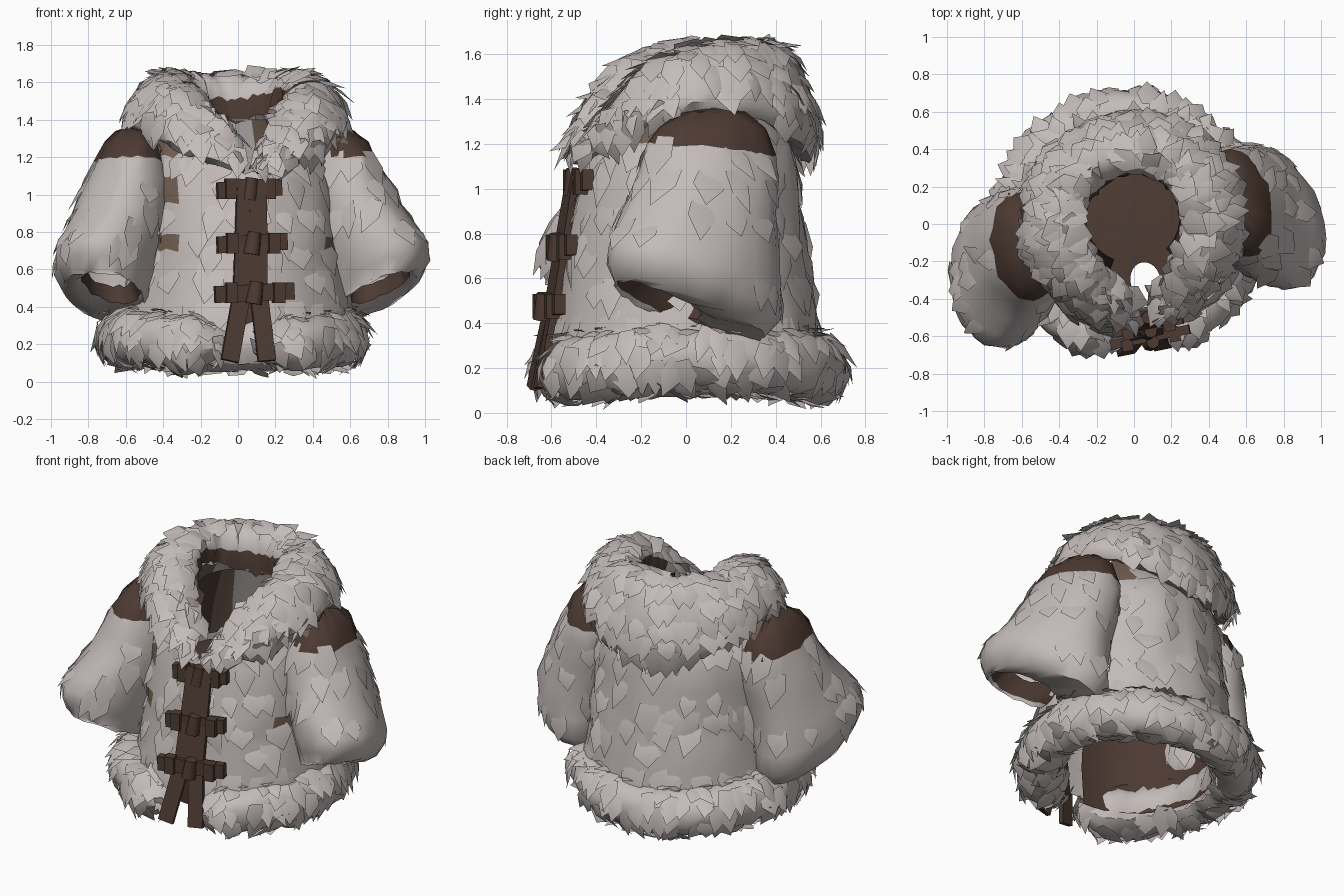
import bpy, bmesh, math, random
from math import sin, cos, pi
from mathutils import Vector, Matrix

random.seed(7)
old = bpy.data.objects.get("Cube")
if old:
    bpy.data.objects.remove(old)
TURN = 0.2  # the whole coat is turned slightly about the vertical


def material(name, rgb):
    m = bpy.data.materials.new(name)
    m.use_nodes = True
    m.diffuse_color = (*rgb, 1)
    b = next(n for n in m.node_tree.nodes if n.type == 'BSDF_PRINCIPLED')
    b.inputs["Base Color"].default_value = (*rgb, 1)
    b.inputs["Roughness"].default_value = 0.9
    return m


MATS = [material("pale fur", (0.55, 0.50, 0.485)),
        material("dark leather", (0.075, 0.043, 0.033)),
        material("tan hide", (0.17, 0.115, 0.085))]
FUR, LEATHER, TAN = range(3)


def finish(bm, name):
    mesh = bpy.data.meshes.new(name)
    bm.to_mesh(mesh)
    bm.free()
    for m in MATS:
        mesh.materials.append(m)
    ob = bpy.data.objects.new(name, mesh)
    bpy.context.collection.objects.link(ob)
    ob.rotation_euler.z = TURN
    bpy.ops.object.select_all(action='DESELECT')
    ob.select_set(True)
    bpy.context.view_layer.objects.active = ob
    bpy.ops.object.shade_smooth_by_angle(angle=math.radians(50))


def loft(point, rows, cols, closed=True, rough=0.0, rule=None):
    """Grid surface from point(row, fraction around); rule picks the colour."""
    bm = bmesh.new()
    n = cols if closed else cols + 1
    grid = []
    for j in range(rows):
        ring = []
        for i in range(n):
            p = Vector(point(j, i / cols))
            p += Vector(random.uniform(-rough, rough) for _ in range(3))
            ring.append(bm.verts.new(p))
        grid.append(ring)
    for j in range(rows - 1):
        for i in range(cols):
            k = (i + 1) % n
            f = bm.faces.new((grid[j][i], grid[j][k], grid[j + 1][k], grid[j + 1][i]))
            if rule:
                f.material_index = rule(j, f.calc_center_median())
    bm.normal_update()
    return bm


def add_fur(bm, axis, chance, length, width, lift, lowest=-1.1):
    """Lay pointed locks over outward fur faces above the lowest slope."""
    for f in [f for f in bm.faces if f.material_index == FUR and f.normal.z > lowest]:
        n, c = f.normal.copy(), f.calc_center_median()
        out = Vector((c.x - axis[0], c.y - axis[1], 0)).normalized()
        if n.dot(out) < -.45 or random.random() > chance:
            continue
        d = Vector((random.uniform(-.4, .4), random.uniform(-.4, .4), -1)) + out * 0.5
        d = (d - n * d.dot(n)).normalized()
        s = n.cross(d)
        ln, w = length * random.uniform(.7, 1.3), width * random.uniform(.7, 1.3)
        root = c - d * ln * .5 - n * .008
        mid = c + n * lift * .5
        tip = c + d * ln * .6 + n * lift * random.uniform(.7, 1.4)
        v = [bm.verts.new(p) for p in (root + s * w * .7, root - s * w * .7,
                                       mid - s * w, tip, mid + s * w, mid + n * lift * .5)]
        for ids in ((0, 5, 4), (0, 1, 5), (1, 2, 5), (2, 3, 5), (3, 4, 5)):
            q = bm.faces.new([v[i] for i in ids])
            q.normal_update()
            if q.normal.dot(n) < 0:
                q.normal_flip()


def around(cx, cy, z, rx, ry, a):
    return (cx + rx * sin(a), cy - ry * cos(a), z)


# Torso: open at the bottom front and at the neck
# columns: centre y, height, half width, half depth, half gap
torso_rings = [(0, .28, .62, .59, .10), (0, .45, .60, .575, .05), (0, .62, .57, .55, .01),
               (0, .70, .56, .54, .01), (0, .78, .555, .53, .01), (.01, .95, .54, .50, .01),
               (.02, 1.1, .53, .475, .04), (.02, 1.2, .49, .44, .2),
               (.02, 1.31, .42, .38, .35), (.02, 1.42, .33, .30, .45)]


def torso_point(j, t):
    cy, z, rx, ry, gap = torso_rings[j]
    a = gap + t * (2 * pi - 2 * gap) - .08
    return around(0, cy, z, rx, ry, a)


def torso_colour(j, c):
    under_collar = c.z > 1.18 and abs(c.x) > .25 and c.y < .3
    beside_sleeve = (j == 3 or j == 5 and c.x < 0) and .40 < abs(c.x) < .49 and c.y < -.15
    return TAN if under_collar or beside_sleeve else FUR


bm = loft(torso_point, len(torso_rings), 44, False, .012, torso_colour)
add_fur(bm, (0, 0), .4, .17, .07, .02)
finish(bm, "torso")

# Lining: hangs inside the torso and closes in towards the front
lining_rings = [(0, .14, .48, .47), (0, .4, .50, .49), (0, .7, .48, .47),
                (0, .88, .42, .42), (-.1, .94, .24, .27), (-.31, .93, .08, .10)]
bm = loft(lambda j, t: around(0, *lining_rings[j], .12 + t * (2 * pi - .24) - .08),
          len(lining_rings), 40, False, 0, lambda j, c: LEATHER)
finish(bm, "lining")

# Neck lining: hide on the sides, pale at the middle of the back
neck_rings = [(.02, .92, .41, .40), (.02, 1.15, .35, .33), (.03, 1.4, .25, .235)]


def neck_colour(j, c):
    from_back = abs(math.atan2(c.x, c.y))
    return FUR if from_back < .45 else TAN if from_back < .8 else LEATHER


bm = loft(lambda j, t: around(0, *neck_rings[j], .6 + t * (2 * pi - 1.2)),
          len(neck_rings), 30, False, 0, neck_colour)
finish(bm, "neck_lining")

# Hem: thick furry roll split at the front
HEM_ROWS = 13


def hem_point(j, t):
    a = .16 + t * (2 * pi - .32) - .11
    b = 2 * pi * j / (HEM_ROWS - 1) - .75 * pi
    taper = min(1, .35 + 14 * min(t, 1 - t))
    r = .145 * taper * cos(b)
    return around(-.03, 0, .195 + .045 * sin(a) ** 2 + .145 * taper * sin(b),
                  .575 + r, .58 + r, a)


bm = loft(hem_point, HEM_ROWS, 60, False, .014)
add_fur(bm, (0, 0), .5, .14, .055, .028)
finish(bm, "hem")

# Collar: deep shawl roll, low at the front and high at the back
collar_profile = [(.82, .06), (.95, 0), (1.01, .15), (1.0, .33), (.95, .54), (.87, .75),
                  (.77, .93), (.64, 1.0), (.50, .93), (.43, .74), (.42, .48)]


def collar_point(j, t):
    a = .07 + t * (2 * pi - .14) - .07
    around_side = min(abs(sin(a / 2)) * 2, 1.5)
    low = 1.12 + .22 * sin(a) ** 2
    high = 1.14 + .51 * sin(around_side) ** .7
    r, h = collar_profile[j]
    if j > 5:
        r += .36 * max(0, cos(a)) ** 4 * (j - 5) / 6
    return around(0, .03, low + h * (high - low), .585 * r, .555 * r, a)


bm = loft(collar_point, len(collar_profile), 54, False, .015,
          lambda j, c: LEATHER if j == 9 and c.y > -.15 else FUR)
add_fur(bm, (0, .03), .6, .145, .06, .027, -.6)
finish(bm, "collar")

# Sleeves: bent forward, listed from inside the cuff up to the shoulder cap
# columns: centre x, y, z, half width, half depth, forward tilt
sleeve_rings = [(.73, -.19, .59, .14, .18, .4), (.73, -.27, .51, .16, .19, .42),
                (.73, -.23, .475, .19, .25, .4), (.73, -.13, .46, .235, .35, .37),
                (.735, -.11, .54, .27, .40, .33), (.73, -.11, .64, .275, .40, .27),
                (.69, -.09, .77, .265, .375, .18), (.63, -.05, .92, .25, .34, .1),
                (.59, -.01, 1.07, .23, .315, .06), (.575, .0, 1.17, .185, .295, .1),
                (.57, .01, 1.27, .145, .24, .03), (.565, .01, 1.34, .08, .14, 0),
                (.565, .01, 1.355, .01, .01, 0)]


def sleeve_colour(j, c):
    if j >= 10 and abs(c.x) < .55:
        return TAN
    return LEATHER if j < 1 or (j >= 9 and abs(c.x) > .47) else FUR


for side, name in ((1, "left"), (-1, "right")):
    def sleeve_point(j, t):
        cx, cy, cz, rx, ry, tilt = sleeve_rings[j]
        x, y, z = around(cx * side, cy, cz, rx, ry, 2 * pi * t)
        z += .6 * tilt * (x * side - cx) - tilt * (y - cy)
        return (x - .4 * tilt * (y - cy) * side - .015, y, z)

    bm = loft(sleeve_point, len(sleeve_rings), 28, True, .009, sleeve_colour)
    add_fur(bm, (.68 * side, -.1), .22, .16, .06, .014, -.15)
    finish(bm, name + "_sleeve")


def add_bar(bm, p, q, width, depth):
    """Flat box running from p to q, facing the front."""
    p, q = Vector(p), Vector(q)
    d = (q - p).normalized()
    s = d.cross(Vector((0, -1, 0))).normalized()
    rot = Matrix((s, d.cross(s), d)).transposed().to_4x4()
    size = Matrix.Diagonal((width, depth, (q - p).length, 1))
    bmesh.ops.create_cube(bm, size=1, matrix=Matrix.Translation((p + q) / 2) @ rot @ size)


# Front straps: a pair of leather bands that part below the last toggle
for name, path in (("right", [(-.18, -.665, .11), (-.10, -.60, .48), (-.06, -.505, 1.08)]),
                   ("left", [(.02, -.675, .11), (-.01, -.60, .48), (.005, -.505, 1.08)])):
    bm = bmesh.new()
    for p, q in zip(path, path[1:]):
        add_bar(bm, p, q, .095, .03)
    for f in bm.faces:
        f.material_index = LEATHER
    finish(bm, name + "_front_strap")

# Toggles: cross straps with wrapped ends and a small barrel knot
for name, y, z, half in (("top", -.495, 1.03, .175), ("middle", -.57, .74, .19),
                         ("bottom", -.63, .475, .215)):
    bm = bmesh.new()
    cx = -.035
    add_bar(bm, (cx - half, y + .02, z - .01), (cx + half, y + .02, z + .01), .09, .05)
    for s in (-1, 1):
        x = cx + s * half * .6
        add_bar(bm, (x - .03, y, z), (x + .03, y, z), .11, .06)
    knot = Matrix.Translation((cx, y - .01, z)) @ Matrix.Rotation(.15, 4, 'Y')
    bmesh.ops.create_cone(bm, cap_ends=True, segments=8, radius1=.045, radius2=.035,
                          depth=.12, matrix=knot)
    for f in bm.faces:
        f.material_index = LEATHER
    finish(bm, name + "_toggle")
